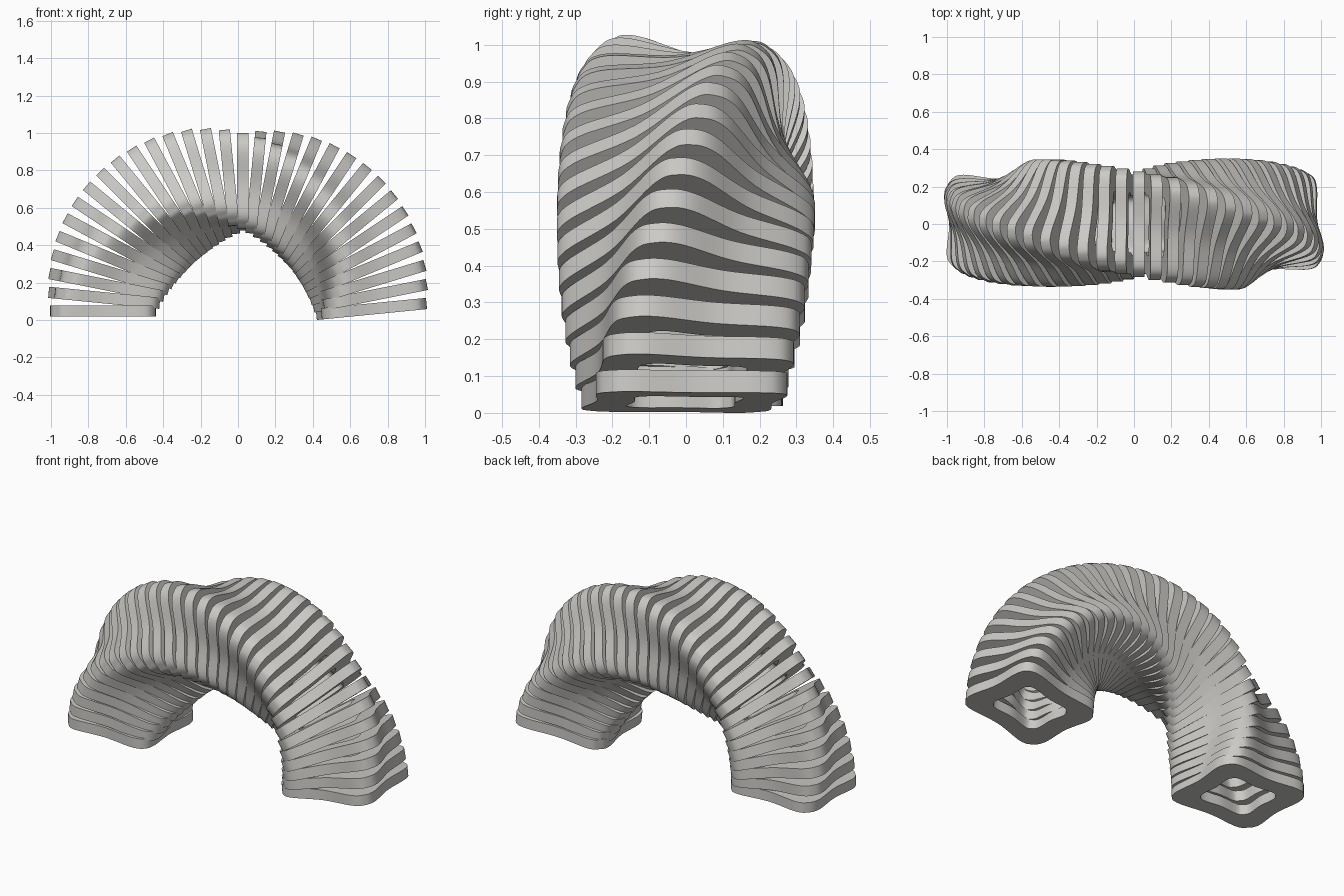
import bpy, bmesh, math
from mathutils import Vector, Matrix

if "Cube" in bpy.data.objects:
    bpy.data.objects.remove(bpy.data.objects["Cube"])

COUNT = 32          # slabs along the half circle
RADIUS = 0.717      # arch centre line
THICK = 0.06
HOLE = 0.57         # opening size relative to the outline
SUB = 6             # spline steps between control points

# soft-cornered, slightly waisted square profile (u = radial, v = sideways)
CONTROL = [(0.283, 0.165), (0.257, 0.236), (0.19, 0.265), (0, 0.243),
           (-0.19, 0.262), (-0.255, 0.236), (-0.283, 0.165), (-0.268, 0),
           (-0.283, -0.165), (-0.262, -0.235), (-0.19, -0.258), (0, -0.238),
           (0.19, -0.25), (0.248, -0.222), (0.28, -0.16), (0.266, 0)]


def closed_spline(ctrl):
    """Smooth closed curve through the control points."""
    p = [Vector(c) for c in ctrl]
    n, out = len(p), []
    for i in range(n):
        a, b, c, d = p[i - 1], p[i], p[(i + 1) % n], p[(i + 2) % n]
        for k in range(SUB):
            t = k / SUB
            out.append(0.5 * (2 * b + (c - a) * t + (2 * a - 5 * b + 4 * c - d) * t * t
                              + (3 * b - a - 3 * c + d) * t ** 3))
    return out


stone = bpy.data.materials.new("light warm grey")
stone.diffuse_color = (0.6, 0.59, 0.565, 1)
stone.use_nodes = True
stone.node_tree.nodes["Principled BSDF"].inputs["Base Color"].default_value = stone.diffuse_color

# one ring slab mesh, shared by every slab
outline = closed_spline(CONTROL)
bm = bmesh.new()
loops = []
for scale, z in ((1, 0), (1, -THICK), (HOLE, -THICK), (HOLE, 0)):
    loops.append([bm.verts.new((q.x * scale, q.y * scale, z)) for q in outline])
n = len(outline)
for a, b in zip(loops, loops[1:] + loops[:1]):
    for i in range(n):
        j = (i + 1) % n
        bm.faces.new((a[i], a[j], b[j], b[i]))
bmesh.ops.recalc_face_normals(bm, faces=bm.faces)
mesh = bpy.data.meshes.new("ring_slab")
bm.to_mesh(mesh)
bm.free()
mesh.materials.append(stone)

# slabs stepped along the arch, each twisted as far as it has travelled
slabs = []
for i in range(COUNT):
    th = math.pi * i / COUNT
    c, s = math.cos(th), math.sin(th)
    out, side, back = Vector((-c, 0, s)), Vector((0, 1, 0)), Vector((-s, 0, -c))
    rot = Matrix((out * c - side * s, out * s + side * c, back)).transposed()
    ob = bpy.data.objects.new(f"arch_slab_{i:02d}", mesh)
    ob.matrix_world = Matrix.Translation(out * RADIUS) @ rot.to_4x4()
    bpy.context.collection.objects.link(ob)
    slabs.append(ob)

# sharp rims, smooth walls
slabs[0].select_set(True)
bpy.context.view_layer.objects.active = slabs[0]
bpy.ops.object.shade_smooth_by_angle(angle=math.radians(35))

# stand the arch on the ground, centred
bpy.context.view_layer.update()
pts = [ob.matrix_world @ v.co for ob in slabs for v in mesh.vertices]
lo = [min(p[k] for p in pts) for k in range(3)]
hi = [max(p[k] for p in pts) for k in range(3)]
shift = Vector((-(lo[0] + hi[0]) / 2, -(lo[1] + hi[1]) / 2, -lo[2]))
for ob in slabs:
    ob.location += shift
